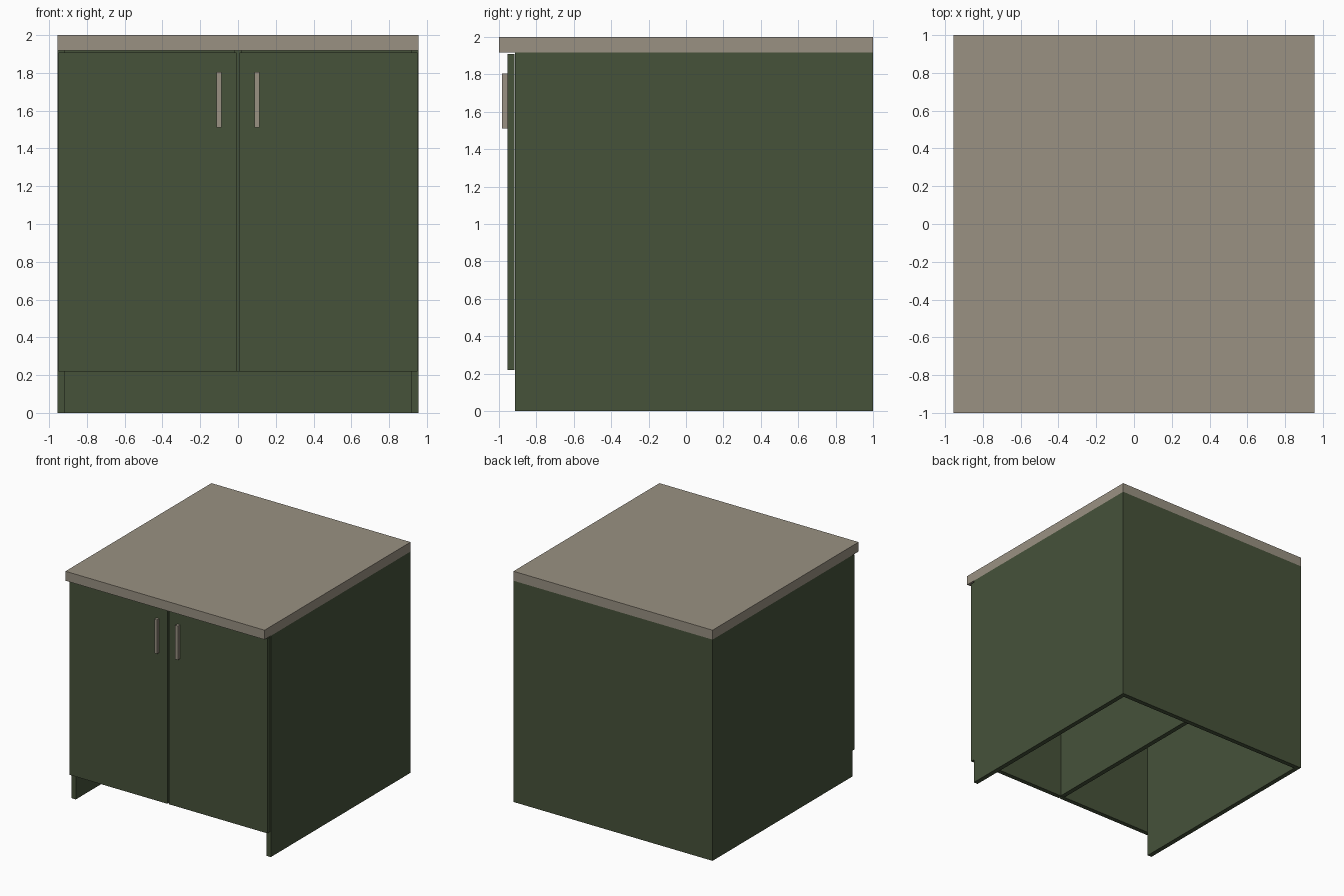
import bpy

default_cube = bpy.data.objects.get("Cube")
if default_cube:
    bpy.data.objects.remove(default_cube, do_unlink=True)


def make_material(name, rgb):
    mat = bpy.data.materials.new(name)
    mat.use_nodes = True
    color = (*rgb, 1.0)
    mat.diffuse_color = color
    mat.node_tree.nodes["Principled BSDF"].inputs["Base Color"].default_value = color
    return mat


def box(name, x, y, z, mat):
    """Flat-faced block spanning the given (low, high) ranges."""
    spans = (x, y, z)
    bpy.ops.mesh.primitive_cube_add(size=1, location=[(a + b) / 2 for a, b in spans])
    obj = bpy.context.object
    obj.name = name
    obj.scale = [b - a for a, b in spans]
    bpy.ops.object.transform_apply(location=False, rotation=False, scale=True)
    obj.data.materials.append(mat)
    return obj


green = make_material("dark green paint", (0.061, 0.084, 0.042))
stone = make_material("warm grey", (0.32, 0.283, 0.223))

HALF_W = 0.955     # half the cabinet width
BOARD = 0.04       # board thickness
TOP = 1.918        # underside of the worktop
KICK = 0.22        # height of the open toe space
FRONT = -0.915     # front edge of the carcass
inner = HALF_W - BOARD

# Worktop overhanging the front
box("worktop", (-HALF_W, HALF_W), (-1, 1), (TOP, 2), stone)

# Carcass: back board and central divider, open underneath
box("back_panel", (-inner, inner), (1 - BOARD, 1), (0, TOP), green)
box("divider", (-BOARD / 2, BOARD / 2), (FRONT, 1 - BOARD), (KICK, TOP), green)

# Mirrored side panels, doors and handles
for side, s in (("left", 1), ("right", -1)):
    def mirrored(a, b):
        return tuple(sorted((a * s, b * s)))

    box(side + "_side_panel", mirrored(inner, HALF_W), (FRONT, 1), (0, TOP), green)
    box(side + "_door", mirrored(0.007, 0.95), (FRONT - BOARD, FRONT - 0.001),
        (KICK, TOP - 0.01), green)
    box(side + "_handle", mirrored(0.087, 0.113), (-0.985, FRONT - BOARD),
        (1.51, 1.805), stone)
